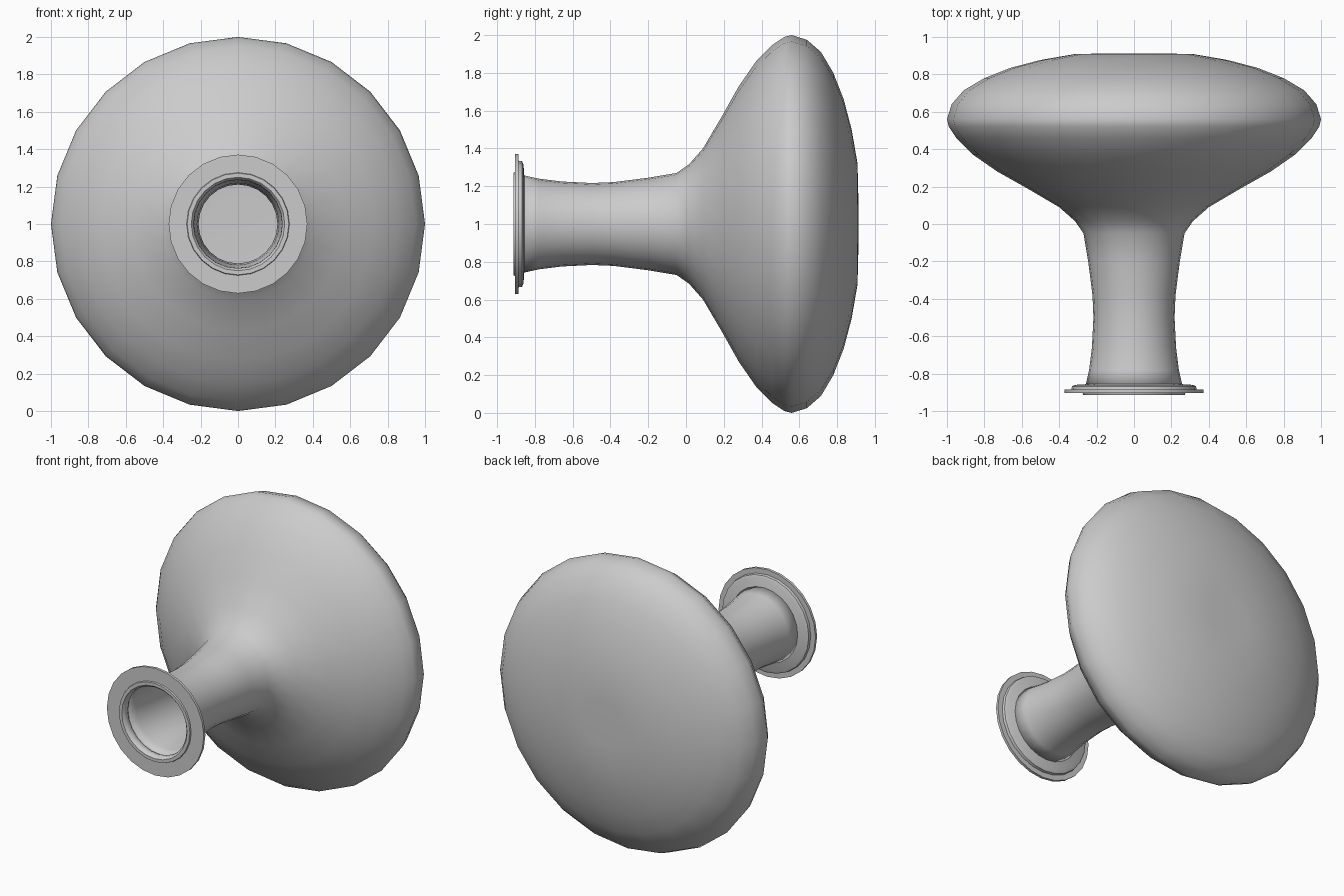
import bpy, bmesh
from math import sin, cos, tau, radians

SIDES = 24
CENTRE_Z = 1.0

cube = bpy.data.objects.get("Cube")
if cube:
    bpy.data.objects.remove(cube, do_unlink=True)

grey = bpy.data.materials.new("plain_grey")
grey.use_nodes = True
colour = (0.6, 0.6, 0.6, 1)
grey.diffuse_color = colour
grey.node_tree.nodes["Principled BSDF"].inputs["Base Color"].default_value = colour


def lathe(name, profile, closed):
    """Turn (radius, y) points around the horizontal y axis."""
    bm = bmesh.new()
    rings = []
    for r, y in profile:
        rings.append([bm.verts.new((r * sin(tau * i / SIDES), y,
                                    CENTRE_Z + r * cos(tau * i / SIDES)))
                      for i in range(SIDES)])
    pairs = list(zip(rings, rings[1:]))
    if closed:
        pairs.append((rings[-1], rings[0]))
    for a, b in pairs:
        for i in range(SIDES):
            j = (i + 1) % SIDES
            bm.faces.new((a[i], a[j], b[j], b[i]))
    if not closed:
        # Fan that closes the far end
        tip = bm.verts.new((0, profile[-1][1], CENTRE_Z))
        for i in range(SIDES):
            bm.faces.new((rings[-1][i], rings[-1][(i + 1) % SIDES], tip))
    bmesh.ops.recalc_face_normals(bm, faces=bm.faces)
    mesh = bpy.data.meshes.new(name)
    bm.to_mesh(mesh)
    bm.free()
    mesh.materials.append(grey)
    obj = bpy.data.objects.new(name, mesh)
    bpy.context.collection.objects.link(obj)
    bpy.ops.object.select_all(action='DESELECT')
    obj.select_set(True)
    bpy.context.view_layer.objects.active = obj
    bpy.ops.object.shade_smooth_by_angle(angle=radians(42))
    return obj


# Hollow neck flaring into the wide rounded bulb
body = lathe("neck_and_bulb", [
    (0.258, -0.86), (0.24, -0.78), (0.225, -0.66), (0.217, -0.5),
    (0.222, -0.38), (0.245, -0.2), (0.27, -0.05), (0.315, 0.015),
    (0.4, 0.09), (0.57, 0.19), (0.73, 0.28), (0.86, 0.37),
    (0.95, 0.46), (0.99, 0.52), (1.0, 0.56), (0.975, 0.64),
    (0.91, 0.715), (0.8, 0.78), (0.66, 0.835), (0.5, 0.877),
    (0.32, 0.908), (0.16, 0.912)], closed=False)
wall = body.modifiers.new("wall", 'SOLIDIFY')
wall.thickness = 0.006
wall.offset = -1

# Stepped mounting flange with a rolled lip around the opening
lathe("mouth_flange", [
    (0.247, -0.85), (0.262, -0.857), (0.315, -0.86), (0.332, -0.868),
    (0.335, -0.886), (0.371, -0.886), (0.371, -0.904), (0.275, -0.904),
    (0.272, -0.914), (0.25, -0.914), (0.237, -0.9), (0.236, -0.87)],
    closed=True)
